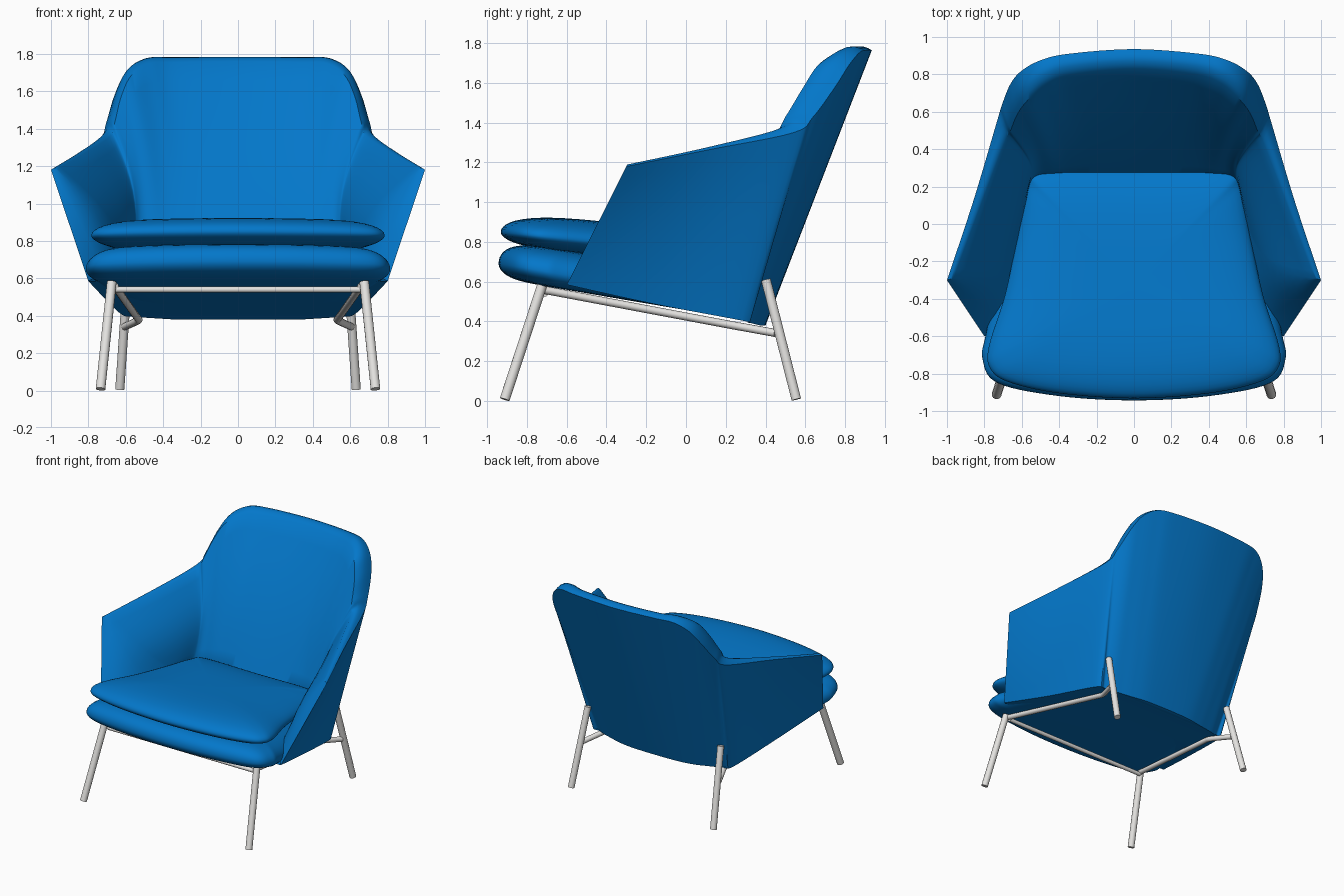
import bpy, bmesh, math
from mathutils import Vector

if "Cube" in bpy.data.objects:
    bpy.data.objects.remove(bpy.data.objects["Cube"])


def material(name, rgb):
    m = bpy.data.materials.new(name)
    m.diffuse_color = (*rgb, 1)
    m.use_nodes = True
    m.node_tree.nodes["Principled BSDF"].inputs["Base Color"].default_value = m.diffuse_color
    return m


BLUE = material("blue fabric", (0.001, 0.185, 0.59))
STEEL = material("pale grey metal", (0.78, 0.77, 0.75))


def spline(pts, n, closed=False):
    """Catmull-Rom curve through pts with n steps per span."""
    out, k = [], len(pts)
    for i in range(k if closed else k - 1):
        if closed:
            a, b, c, d = (pts[(i + j) % k] for j in (-1, 0, 1, 2))
        else:
            a, b, c, d = (pts[min(max(i + j, 0), k - 1)] for j in (-1, 0, 1, 2))
        for s in range(n):
            t = s / n
            out.append(0.5 * (2 * b + (c - a) * t + (2 * a - 5 * b + 4 * c - d) * t * t
                              + (3 * b - a - 3 * c + d) * t ** 3))
    return out if closed else out + [pts[-1].copy()]


def finish(name, bm, mat, angle=40):
    bmesh.ops.recalc_face_normals(bm, faces=bm.faces)
    me = bpy.data.meshes.new(name)
    bm.to_mesh(me)
    bm.free()
    ob = bpy.data.objects.new(name, me)
    bpy.context.collection.objects.link(ob)
    me.materials.append(mat)
    bpy.ops.object.select_all(action='DESELECT')
    ob.select_set(True)
    bpy.context.view_layer.objects.active = ob
    bpy.ops.object.shade_smooth_by_angle(angle=math.radians(angle))
    return ob


# Shell: four guide lines running from the arm front to the middle of the back
outer_top = [(1.0, -.30, 1.18), (.86, .12, 1.265), (.735, .54, 1.35), (.705, .64, 1.43),
             (.66, .75, 1.58), (.60, .82, 1.69), (.50, .875, 1.755), (.35, .91, 1.765), (0, .935, 1.765)]
inner_top = [(.965, -.29, 1.185), (.82, .10, 1.27), (.69, .44, 1.355), (.66, .50, 1.43),
             (.625, .585, 1.57), (.57, .66, 1.685), (.47, .75, 1.75), (.33, .80, 1.755), (0, .83, 1.76)]
outer_low = [(.80, -.60, .585), (.71, -.17, .49), (.62, .28, .405), (.56, .31, .395),
             (.50, .335, .39), (.42, .355, .385), (.33, .375, .38), (.20, .395, .38), (0, .40, .38)]
inner_low = [(.60, .0, .75), (.58, .10, .75), (.56, .20, .75), (.54, .24, .75),
             (.50, .26, .75), (.43, .265, .75), (.34, .27, .75), (.20, .27, .75), (0, .27, .75)]
N, CROWN, CAP = 10, 5, 4
stations = []
for i in range(9):
    ot, it, ol, il = (Vector(g[i]) for g in (outer_top, inner_top, outer_low, inner_low))
    w = i / 8
    bulge = Vector((-.07 * (1 - w) + (.02 if i == 0 else 0), -.07 if i == 0 else -.01 - .03 * w, 0))
    prof = [ol.lerp(ot, k / N) for k in range(N + 1)]
    rise = Vector((0, 0, .2 * (ot - it).length))
    prof += [ot.lerp(it, k / CROWN) + rise * math.sin(math.pi * k / CROWN) for k in range(1, CROWN)]
    prof += [it.lerp(il, k / N) + bulge * math.sin(math.pi * k / N) for k in range(N + 1)]
    stations.append(prof)
stations += [[Vector((-p.x, p.y, p.z)) for p in s] for s in stations[-2::-1]]
rows = [spline([s[j] for s in stations], 6) for j in range(len(stations[0]))]
bm = bmesh.new()
grid = [[bm.verts.new(p) for p in r] for r in rows]
R, C = len(grid), len(grid[0])
for j in range(R):
    for i in range(C - 1):
        a, b = grid[j], grid[(j + 1) % R]
        bm.faces.new((a[i], a[i + 1], b[i + 1], b[i]))
# Padded arm fronts: slightly puffed bridge from the outer edge to the inner edge
for c, side in ((0, 1), (C - 1, -1)):
    strips = []
    for k in range(N + 1):
        a, b = grid[k][c], grid[R - 1 - k][c]
        puff = Vector((-.5 * side, -.85, 0)) * .12 * (b.co - a.co).length
        strips.append([a] + [bm.verts.new(a.co.lerp(b.co, q / CAP) + puff * math.sin(math.pi * q / CAP))
                             for q in range(1, CAP)] + [b])
    for p, q in zip(strips, strips[1:]):
        for m in range(CAP):
            bm.faces.new((p[m], p[m + 1], q[m + 1], q[m]))
    bm.faces.new(strips[0] + [])
    bm.faces.new([grid[j][c] for j in range(N, R - N)] + strips[N][CAP - 1:0:-1])
finish("back_and_arms", bm, BLUE)

# Underside panel spanning the lower edge of the shell
bm = bmesh.new()
low = [bm.verts.new(p) for p in rows[0]]
for c in range(C // 2 - 1):
    bm.faces.new((low[c], low[c + 1], low[C - 2 - c], low[C - 1 - c]))
bm.faces.new(low[C // 2 - 1:C // 2 + 2])
finish("underside", bm, BLUE)


def pillow(name, half, z0, slope, up, down, e_up, e_down, steps=24):
    """Cushion swelling above and below a tilted plan outline."""
    pts = [Vector((x, y, 0)) for x, y in half]
    pts += [Vector((-p.x, p.y, 0)) for p in pts[-2:0:-1]]
    line = spline(pts, 7, True)
    mid = Vector((0, -.33, 0))
    bm = bmesh.new()
    rings = []
    for k in range(1, steps):
        a = math.pi * k / steps
        top = k <= steps / 2
        s = math.sin(a) ** (2 / (e_up if top else e_down))
        h = math.cos(a) * (up if top else down)
        ring = []
        for p in line:
            q = mid + (p - mid) * s
            q.z = z0 - slope * (q.y + .93) + h
            ring.append(bm.verts.new(q))
        rings.append(ring)
    n = len(line)
    for a, b in zip(rings, rings[1:]):
        for i in range(n):
            bm.faces.new((a[i], a[(i + 1) % n], b[(i + 1) % n], b[i]))
    for ring, h in ((rings[0], up), (rings[-1], -down)):
        v = bm.verts.new((0, mid.y, z0 - slope * (mid.y + .93) + h))
        for i in range(n):
            bm.faces.new((ring[i], ring[(i + 1) % n], v))
    return finish(name, bm, BLUE, 60)


# Upholstered base and loose seat cushion
pillow("seat_base", [(0, .38), (.50, .31), (.60, .22), (.70, -.15), (.79, -.58), (.81, -.72),
                     (.73, -.85), (.40, -.92), (0, -.943)], .69, .17, .125, .075, 7, 10)
pillow("seat_cushion", [(0, .29), (.50, .29), (.575, .20), (.62, -.05), (.69, -.38), (.775, -.65),
                        (.77, -.77), (.67, -.845), (.40, -.905), (0, -.932)], .85, .10, .105, .07, 3.6, 5)


def rod(name, pts, r):
    """Round metal bar along a path."""
    cu = bpy.data.curves.new(name, 'CURVE')
    cu.dimensions = '3D'
    cu.bevel_depth, cu.bevel_resolution, cu.use_fill_caps = r, 4, True
    sp = cu.splines.new('POLY')
    sp.points.add(len(pts) - 1)
    for p, co in zip(sp.points, pts):
        p.co = (*co, 1)
    ob = bpy.data.objects.new(name, cu)
    bpy.context.collection.objects.link(ob)
    cu.materials.append(STEEL)
    bpy.ops.object.select_all(action='DESELECT')
    ob.select_set(True)
    bpy.context.view_layer.objects.active = ob
    bpy.ops.object.convert(target='MESH')
    bpy.ops.object.shade_smooth_by_angle(angle=math.radians(40))


# Legs and frame
for side, s in (("right", 1), ("left", -1)):
    rod(side + "_front_leg", [(s * .735, -.912, .008), (s * .675, -.725, .58)], .026)
    rod(side + "_rear_leg", [(s * .632, .555, .008), (s * .59, .402, .61)], .025)
    rod(side + "_side_rail", [(s * .66, -.72, .56), (s * .53, .25, .378), (s * .54, .29, .371),
                              (s * .605, .45, .342)], .02)
rod("front_rail", [(-.655, -.71, .54), (.655, -.71, .54)], .016)
